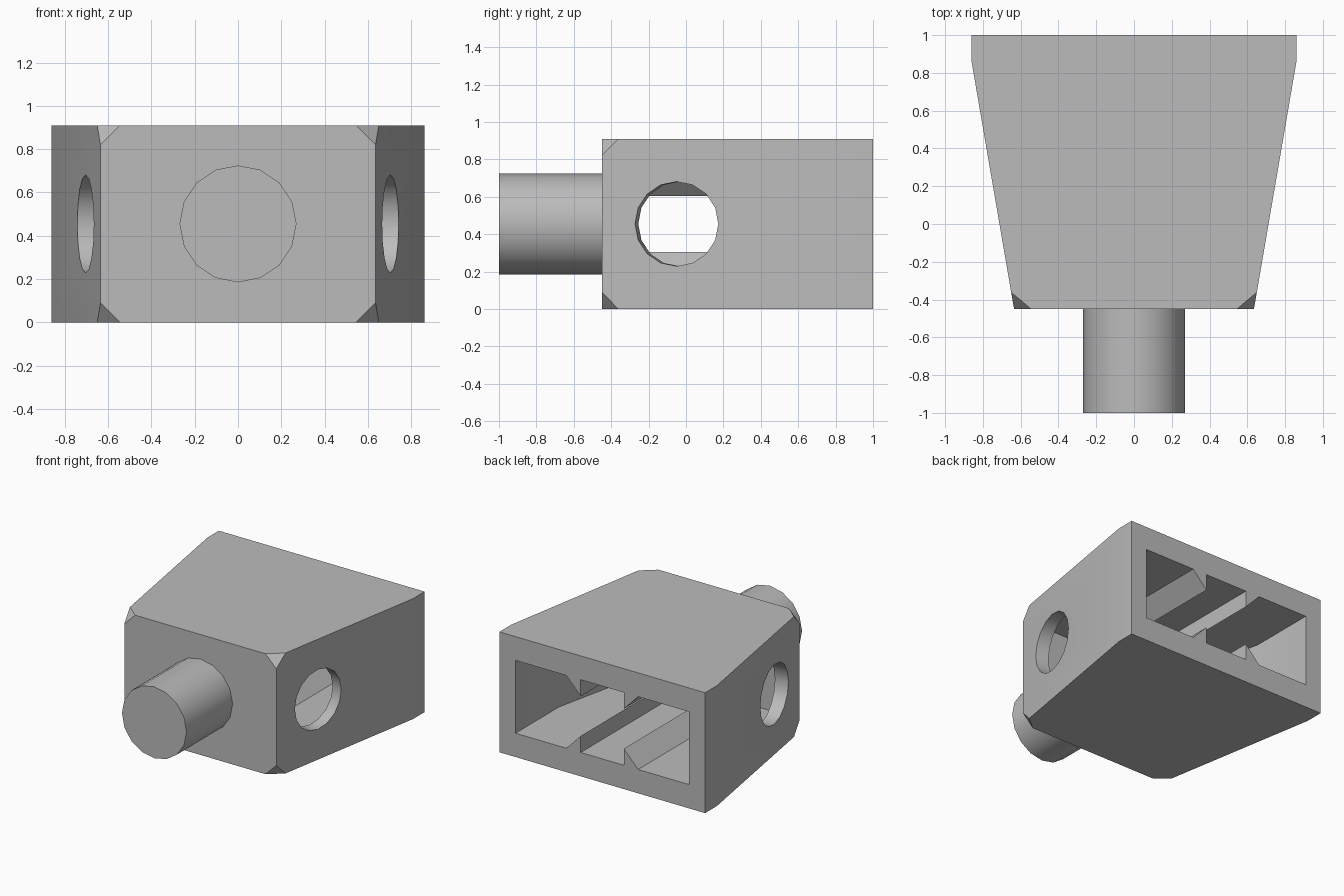
import bpy, bmesh, math
from mathutils import Matrix, Vector

old = bpy.data.objects.get("Cube")
if old:
    bpy.data.objects.remove(old, do_unlink=True)

HEIGHT = 0.91
MID = HEIGHT / 2
FLOOR, CEILING = 0.18, 0.73

grey = bpy.data.materials.new("plain_grey")
grey.use_nodes = True
grey.diffuse_color = (0.5, 0.5, 0.5, 1)
grey.node_tree.nodes["Principled BSDF"].inputs["Base Color"].default_value = (0.5, 0.5, 0.5, 1)


def finish(name, bm):
    bmesh.ops.recalc_face_normals(bm, faces=bm.faces)
    mesh = bpy.data.meshes.new(name)
    bm.to_mesh(mesh)
    bm.free()
    obj = bpy.data.objects.new(name, mesh)
    bpy.context.collection.objects.link(obj)
    mesh.materials.append(grey)
    return obj


def prism(points, along):
    """Extrude a closed outline along a vector."""
    bm = bmesh.new()
    face = bm.faces.new([bm.verts.new(p) for p in points])
    out = bmesh.ops.extrude_face_region(bm, geom=[face])
    moved = [g for g in out["geom"] if isinstance(g, bmesh.types.BMVert)]
    bmesh.ops.translate(bm, verts=moved, vec=along)
    return bm


def mirrored_plan(half, z):
    """Close a right-hand plan outline across x = 0."""
    return [(x, y, z) for x, y in half] + [(-x, y, z) for x, y in reversed(half)]


def cylinder(name, radius, depth, centre, axis):
    bm = bmesh.new()
    turn = Vector(axis).to_track_quat("Z", "Y").to_matrix().to_4x4()
    bmesh.ops.create_cone(bm, cap_ends=True, segments=16, radius1=radius, radius2=radius,
                          depth=depth, matrix=Matrix.Translation(centre) @ turn)
    return finish(name, bm)


def select_only(obj):
    bpy.ops.object.select_all(action="DESELECT")
    obj.select_set(True)
    bpy.context.view_layer.objects.active = obj


def cut(target, cutter):
    cutter.hide_render = True
    mod = target.modifiers.new("cut", "BOOLEAN")
    mod.operation = "DIFFERENCE"
    mod.solver = "EXACT"
    mod.object = cutter
    select_only(target)
    bpy.ops.object.modifier_apply(modifier=mod.name)
    bpy.data.objects.remove(cutter, do_unlink=True)


# Tapered housing with its four front corners clipped
bm = prism(mirrored_plan([(0.635, -0.45), (0.86, 0.86), (0.86, 1.0)], 0), (0, 0, HEIGHT))
corners = [v for v in bm.verts if v.co.y < -0.4]
bmesh.ops.bevel(bm, geom=corners, offset=0.09, segments=1, affect="VERTICES")
body = finish("housing", bm)

# Rear pocket
pocket = prism(mirrored_plan([(0.555, -0.3), (0.725, 0.48), (0.725, 1.1)], FLOOR),
               (0, 0, CEILING - FLOOR))
cut(body, finish("pocket_cutter", pocket))

# Round side holes, square to the sloping walls
for side in (-1, 1):
    normal = (side * 1.31, -0.225, 0)
    cut(body, cylinder("hole_cutter", 0.226, 0.36, (side * 0.705, -0.05, MID), normal))

# Front peg
peg = cylinder("front_peg", 0.27, 0.56, (0, -0.72, MID), (0, -1, 0))

# Wedge-shaped rails inside the pocket, on floor and ceiling
rails = []
for side, side_name in ((1, "left"), (-1, "right")):
    for base, rise, level in ((FLOOR, 0.125, "lower"), (CEILING, -0.125, "upper")):
        wedge = [(side * 0.18, 1, base), (side * 0.3, 1, base), (side * 0.18, 1, base + rise)]
        rails.append(finish(f"{level}_{side_name}_rail", prism(wedge, (0, -1.3, 0))))

for obj in [body, peg] + rails:
    select_only(obj)
    bpy.ops.object.shade_smooth_by_angle(angle=math.radians(30))
